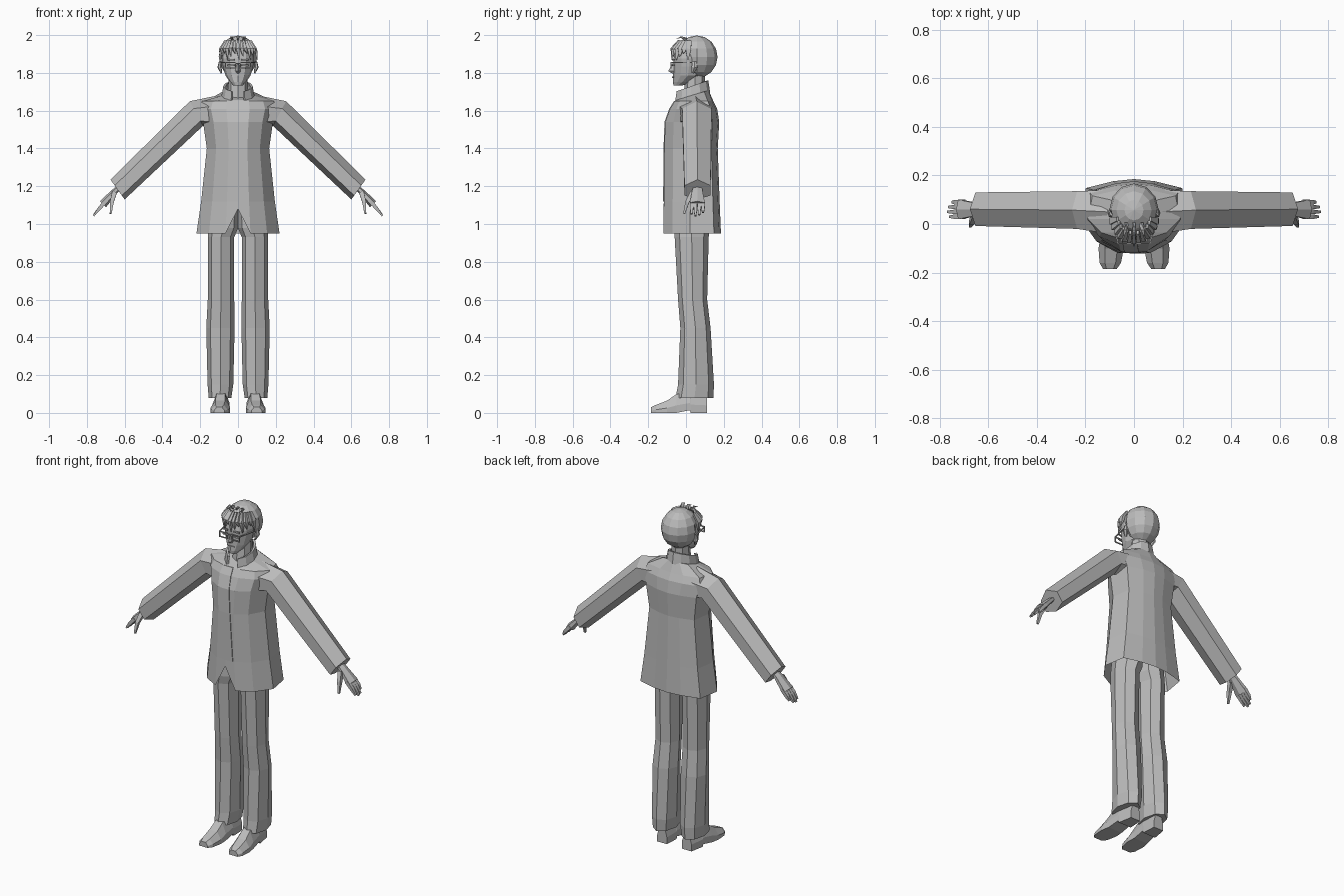
import bpy, bmesh, math
from mathutils import Vector

default_cube = bpy.data.objects.get("Cube")
if default_cube:
    bpy.data.objects.remove(default_cube, do_unlink=True)

shade = (.5, .5, .5, 1)
grey = bpy.data.materials.new("plain_grey")
grey.use_nodes = True
grey.diffuse_color = shade
grey.node_tree.nodes["Principled BSDF"].inputs["Base Color"].default_value = shade


def finish(name, bm):
    """Turn a bmesh into a flat-shaded object."""
    bmesh.ops.recalc_face_normals(bm, faces=bm.faces)
    mesh = bpy.data.meshes.new(name)
    bm.to_mesh(mesh)
    bm.free()
    mesh.materials.append(grey)
    obj = bpy.data.objects.new(name, mesh)
    bpy.context.collection.objects.link(obj)
    return obj


def loft(name, rings, side=1, bottom=True, top=True, closed=True):
    """Skin a list of point rings; a negative side mirrors across x."""
    bm = bmesh.new()
    rows = [[bm.verts.new((x * side, y, z)) for x, y, z in ring] for ring in rings]
    count = len(rows[0])
    for lower, upper in zip(rows, rows[1:]):
        for i in range(count if closed else count - 1):
            j = (i + 1) % count
            bm.faces.new((lower[i], lower[j], upper[j], upper[i]))
    if bottom:
        bm.faces.new(rows[0])
    if top:
        bm.faces.new(rows[-1])
    return finish(name, bm)


def oval(height, y, width, depth, x=0, sides=8):
    """Horizontal ring with the given half width and half depth."""
    angles = [math.tau * i / sides for i in range(sides)]
    return [(x + width * math.cos(a), y + depth * math.sin(a), height) for a in angles]


def bar(name, path, radii, side=1, sides=4, flat=1):
    """Tapered bar along a path."""
    points = [Vector(p) for p in path]
    last = len(points) - 1
    rings = []
    for i, (point, radius) in enumerate(zip(points, radii)):
        along = (points[min(i + 1, last)] - points[max(i - 1, 0)]).normalized()
        across = Vector((0, 1, 0)) if abs(along.y) < .9 else Vector((1, 0, 0))
        up = along.cross(across).normalized()
        across = up.cross(along)
        angles = [math.tau * (k + .5) / sides for k in range(sides)]
        rings.append([point + radius * (across * math.cos(a) + up * math.sin(a) * flat)
                      for a in angles])
    return loft(name, rings, side)


# Jacket body: half outline mirrored into a full ring
def body_ring(height, width, front, back, tilt=0, notch=0):
    half = [(width * .3, front), (width * .7, front * .6), (width, .02),
            (width * .9, back * .8), (width * .4, back * .95)]
    outline = half + [(0, back)] + [(-x, y) for x, y in reversed(half)]
    ring = [(x, y, height + tilt * (y - .06)) for x, y in outline]
    return [(0, front, height + notch + tilt * (front - .06))] + ring


jacket = [dict(height=.95, width=.22, front=-.12, back=.185, notch=.13),
          dict(height=1.12, width=.195, front=-.117, back=.178),
          dict(height=1.4, width=.165, front=-.115, back=.168),
          dict(height=1.54, width=.185, front=-.11, back=.176),
          dict(height=1.61, width=.205, front=-.085, back=.165),
          dict(height=1.65, width=.19, front=-.06, back=.145),
          dict(height=1.69, width=.09, front=-.055, back=.12, tilt=.3)]
loft("jacket_body", [body_ring(**level) for level in jacket], bottom=False)

# Front overlap strip, following the jacket front
strip = []
for level in jacket[1:-1]:
    height, front = level["height"], level["front"]
    middle = .02 - (height - 1.1) * .07
    left, right = middle + .03, middle - .03
    strip.append([(right, front - .004, height), (left, front - .004, height),
                  (left, front + .002, height), (right, front + .002, height)])
loft("jacket_front_strip", strip)


# Standing collar, open at the front
def collar_ring(height, width, depth):
    angles = [math.radians(31 * i - 65) for i in range(11)]
    return [(width * math.cos(a), .03 + depth * math.sin(a), height + .03 * math.sin(a))
            for a in angles]


collar = loft("collar", [collar_ring(height=1.665, width=.09, depth=.098),
                         collar_ring(height=1.73, width=.078, depth=.088)],
              bottom=False, top=False, closed=False)
collar.modifiers.new("thickness", "SOLIDIFY").thickness = .012

# Neck
loft("neck", [oval(height=1.62, y=.04, width=.055, depth=.06),
              oval(height=1.8, y=.05, width=.05, depth=.05)])


# Sleeve: six-sided sections between a top and a bottom point
def sleeve_ring(top, bottom, front, back):
    ridge = (front + back) / 2
    upper, lower = Vector(top).lerp(Vector(bottom), .3), Vector(top).lerp(Vector(bottom), .8)
    outline = [(top, ridge), (upper, front), (lower, front),
               (bottom, ridge), (lower, back), (upper, back)]
    return [(p[0], y, p[1]) for p, y in outline]


sleeve = [sleeve_ring(top=(.11, 1.68), bottom=(.1, 1.5), front=-.04, back=.14),
          sleeve_ring(top=(.255, 1.65), bottom=(.185, 1.52), front=-.02, back=.135),
          sleeve_ring(top=(.675, 1.235), bottom=(.6, 1.13), front=-.008, back=.13)]

# Trouser leg
trouser_leg = [oval(height=1.09, x=.07, y=.035, width=.075, depth=.095),
               oval(height=.98, x=.077, y=.03, width=.078, depth=.095),
               oval(height=.93, x=.09, y=.03, width=.07, depth=.09),
               oval(height=.6, x=.09, y=.035, width=.07, depth=.077),
               oval(height=.45, x=.093, y=.05, width=.075, depth=.08),
               oval(height=.15, x=.093, y=.053, width=.068, depth=.095),
               oval(height=.08, x=.095, y=.045, width=.06, depth=.1)]


# Shoe: sections from heel to toe, turned slightly outwards
def shoe_ring(y, width, top, sole=0):
    middle, side_top = .088 - y * .06, sole + (top - sole) * .4
    half = [(width, sole), (width, side_top), (width / 2, top)]
    outline = half + [(-x, z) for x, z in reversed(half)]
    return [(middle + x, y, z) for x, z in outline]


shoe = [shoe_ring(y=.11, width=.032, top=.1),
        shoe_ring(y=.025, width=.042, top=.11),
        shoe_ring(y=.02, width=.042, top=.11, sole=.014),
        shoe_ring(y=-.05, width=.046, top=.1),
        shoe_ring(y=-.1, width=.052, top=.065),
        shoe_ring(y=-.16, width=.044, top=.042),
        shoe_ring(y=-.185, width=.028, top=.03)]

for label, side in (("left", 1), ("right", -1)):
    loft(label + "_sleeve", sleeve, side)
    loft(label + "_trouser_leg", trouser_leg, side)
    loft(label + "_shoe", shoe, side)

    # Hand: palm, four fingers and a thumb
    bar(label + "_palm", [(.615, .06, 1.205), (.655, .06, 1.17), (.715, .06, 1.105)],
        radii=(.026, .032, .046), side=side, sides=6, flat=.5)
    for i, reach in enumerate((0, .008, .004, -.01)):
        y = .03 + .02 * i
        knuckle, joint = (.7, y, 1.12), (.732, y, 1.085)
        tip = (.757 + reach, y, 1.052 - reach)
        bar(f"{label}_finger_{i + 1}", [knuckle, joint, tip], radii=(.014, .013, .007), side=side)
    bar(label + "_thumb", [(.655, .035, 1.165), (.668, .006, 1.115), (.674, -.01, 1.055)],
        radii=(.018, .014, .007), side=side)

    # Ear
    bar(label + "_ear", [(.088, .035, 1.8), (.098, .045, 1.83), (.094, .045, 1.86)],
        radii=(.008, .018, .012), side=side, sides=6, flat=.6)

    # Glasses: rectangular rim and temple arm
    wire = (.004, .004)
    corners = [(.04 + .026 * a, -.08, 1.84 + .015 * b)
               for a, b in ((-1, 1), (1, 1), (1, -1), (-1, -1))]
    for i, corner in enumerate(corners):
        bar(f"{label}_rim_{i + 1}", [corners[i - 1], corner], radii=wire, side=side)
    bar(label + "_temple_arm", [corners[1], (.092, .04, 1.855)], radii=wire, side=side)

    # Eye and brow
    for part, z in (("_eye", 1.84), ("_brow", 1.87)):
        bar(label + part, [(.02, -.07, z), (.055, -.065, z)], radii=(.006, .005), side=side)

bar("glasses_bridge", [(-.014, -.08, 1.85), (.014, -.08, 1.85)], radii=wire)

# Face, from chin to forehead
loft("face", [oval(height=1.733, y=-.043, width=.024, depth=.023, sides=12),
              oval(height=1.752, y=-.02, width=.042, depth=.05, sides=12),
              oval(height=1.785, y=.01, width=.066, depth=.078, sides=12),
              oval(height=1.835, y=.017, width=.08, depth=.083, sides=12),
              oval(height=1.875, y=.017, width=.086, depth=.083, sides=12),
              oval(height=1.93, y=.024, width=.08, depth=.076, sides=12)])


# Nose and mouth
def nose_ring(height, width, tip):
    return [(-width, -.06, height), (0, tip, height), (width, -.06, height)]


loft("nose", [nose_ring(height=1.85, width=.007, tip=-.072),
              nose_ring(height=1.81, width=.016, tip=-.094),
              nose_ring(height=1.798, width=.01, tip=-.075)])
bar("mouth", [(-.02, -.065, 1.777), (0, -.07, 1.777), (.02, -.065, 1.777)],
    radii=(.003, .005, .003))

# Hair cap, drawn back at the lower front so the face shows
bm = bmesh.new()
bmesh.ops.create_uvsphere(bm, u_segments=12, v_segments=8, radius=1)
for vert in bm.verts:
    x, y, z = vert.co
    if z < .05 and y < -.2:
        x, y = x * .9, y * .3 - .15
    vert.co = (.102 * x, .057 + .11 * y, 1.885 + .113 * z)
finish("hair_cap", bm)

# Fringe locks around the forehead
for i in range(13):
    angle = math.radians(12.5 * i - 165)
    x, y = math.cos(angle), math.sin(angle)
    drop = .018 * (i % 3)
    bar(f"hair_lock_{i + 1}",
        [(.07 * x, .04 + .075 * y, 1.97), (.096 * x, .04 + .108 * y, 1.925),
         (.1 * x + .006, .04 + .115 * y, 1.868 + drop)],
        radii=(.012, .021, .003), flat=.6)

# Small tufts on the crown
for i, x in enumerate((-.03, 0, .03)):
    bar(f"crown_tuft_{i + 1}", [(x, 0, 1.975), (x * 1.2, -.025, 1.99), (x * 1.4, -.05, 1.98)],
        radii=(.016, .01, .002), flat=.5)
